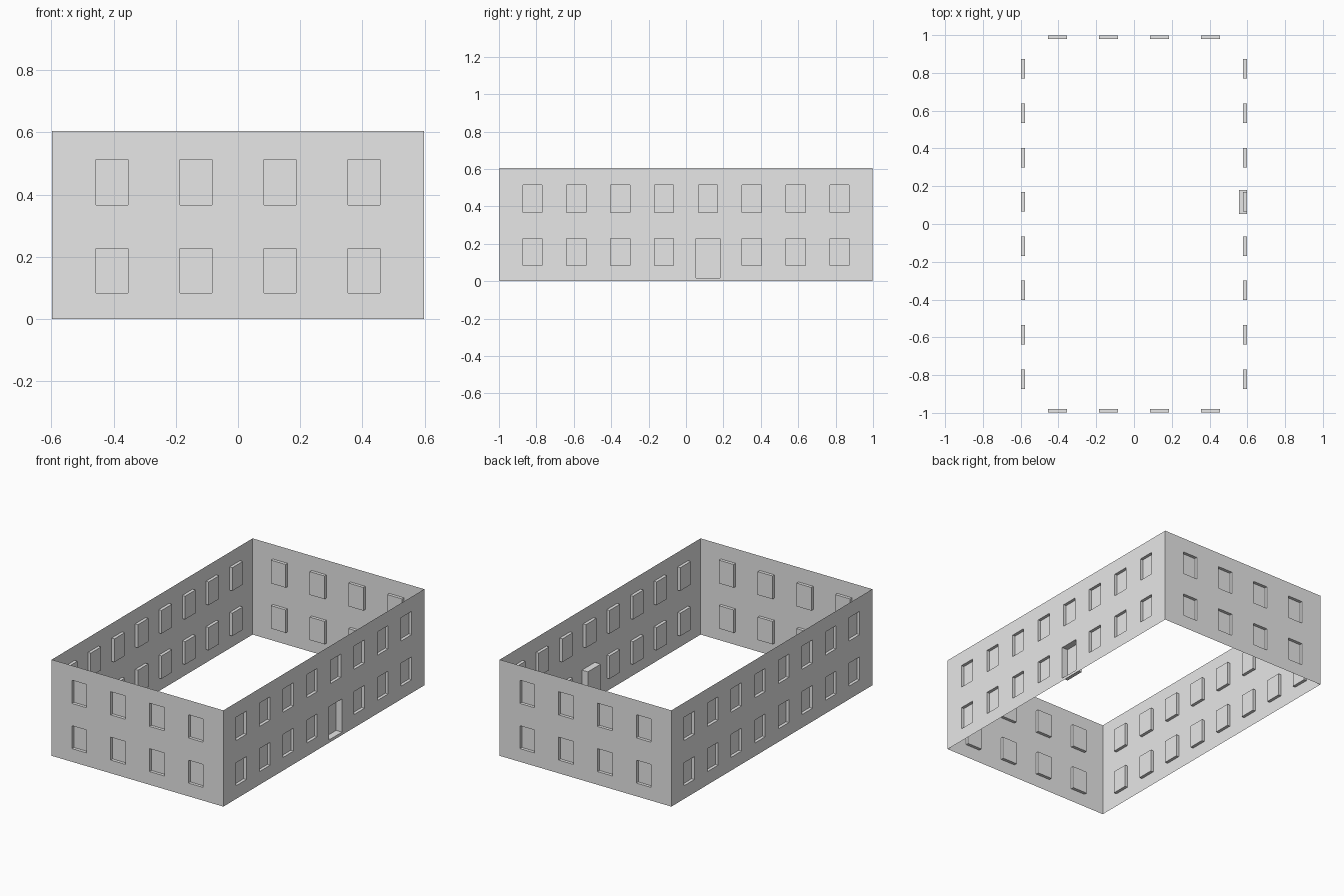
import bpy
import bmesh
from mathutils import Vector

cube = bpy.data.objects.get("Cube")
if cube:
    bpy.data.objects.remove(cube, do_unlink=True)

# One plain grey for the whole shell
grey = bpy.data.materials.new("plain_grey")
grey.use_nodes = True
grey.diffuse_color = (0.8, 0.8, 0.8, 1)
grey.node_tree.nodes["Principled BSDF"].inputs["Base Color"].default_value = grey.diffuse_color

HALF_X, HALF_Y, HEIGHT = 0.597, 0.998, 0.605
WIN_W, WIN_DEPTH = 0.103, 0.019
ROWS = [(0.083, 0.227), (0.367, 0.513)]
DOOR = (0.053, 0.181, 0.018, 0.227, 0.041)


def window_openings(count, spacing):
    """Two rows of evenly spaced windows as (u0, u1, z0, z1, depth)."""
    centres = [(i - (count - 1) / 2) * spacing for i in range(count)]
    return [(c - WIN_W / 2, c + WIN_W / 2, z0, z1, WIN_DEPTH)
            for z0, z1 in ROWS for c in centres]


def overlaps(a, b):
    return a[0] < b[1] and b[0] < a[1] and a[2] < b[3] and b[2] < a[3]


def make_wall(name, normal, half_width, distance, openings):
    """Thin wall facing normal, its openings pushed inward as recesses."""
    n = Vector(normal)
    along = Vector((0, 0, 1)).cross(n)
    us = sorted({-half_width, half_width, *(u for o in openings for u in o[:2])})
    zs = sorted({0, HEIGHT, *(z for o in openings for z in o[2:4])})

    bm = bmesh.new()
    grid = [[bm.verts.new(along * u + n * distance + Vector((0, 0, z))) for z in zs]
            for u in us]
    groups = {}
    for i in range(len(us) - 1):
        for j in range(len(zs) - 1):
            face = bm.faces.new((grid[i][j], grid[i + 1][j],
                                 grid[i + 1][j + 1], grid[i][j + 1]))
            u, z = (us[i] + us[i + 1]) / 2, (zs[j] + zs[j + 1]) / 2
            for o in openings:
                if o[0] < u < o[1] and o[2] < z < o[3]:
                    groups.setdefault(o, []).append(face)

    for o, faces in groups.items():
        result = bmesh.ops.extrude_face_region(bm, geom=faces)
        moved = [g for g in result["geom"] if isinstance(g, bmesh.types.BMVert)]
        bmesh.ops.translate(bm, verts=moved, vec=-n * o[4])
        # Remove the covering faces if the extrusion kept them
        bmesh.ops.delete(bm, geom=[f for f in faces if f.is_valid], context="FACES")

    mesh = bpy.data.meshes.new(name)
    bm.to_mesh(mesh)
    bm.free()
    mesh.materials.append(grey)
    bpy.context.collection.objects.link(bpy.data.objects.new(name, mesh))


# Short walls at front and back, long walls at the sides
short = window_openings(4, 0.27)
long = window_openings(8, 0.2345)
with_door = [o for o in long if not overlaps(o, DOOR)] + [DOOR]

make_wall("front_wall", (0, -1, 0), HALF_X, HALF_Y, short)
make_wall("back_wall", (0, 1, 0), HALF_X, HALF_Y, short)
make_wall("window_side_wall", (-1, 0, 0), HALF_Y, HALF_X, long)
make_wall("door_side_wall", (1, 0, 0), HALF_Y, HALF_X, with_door)
